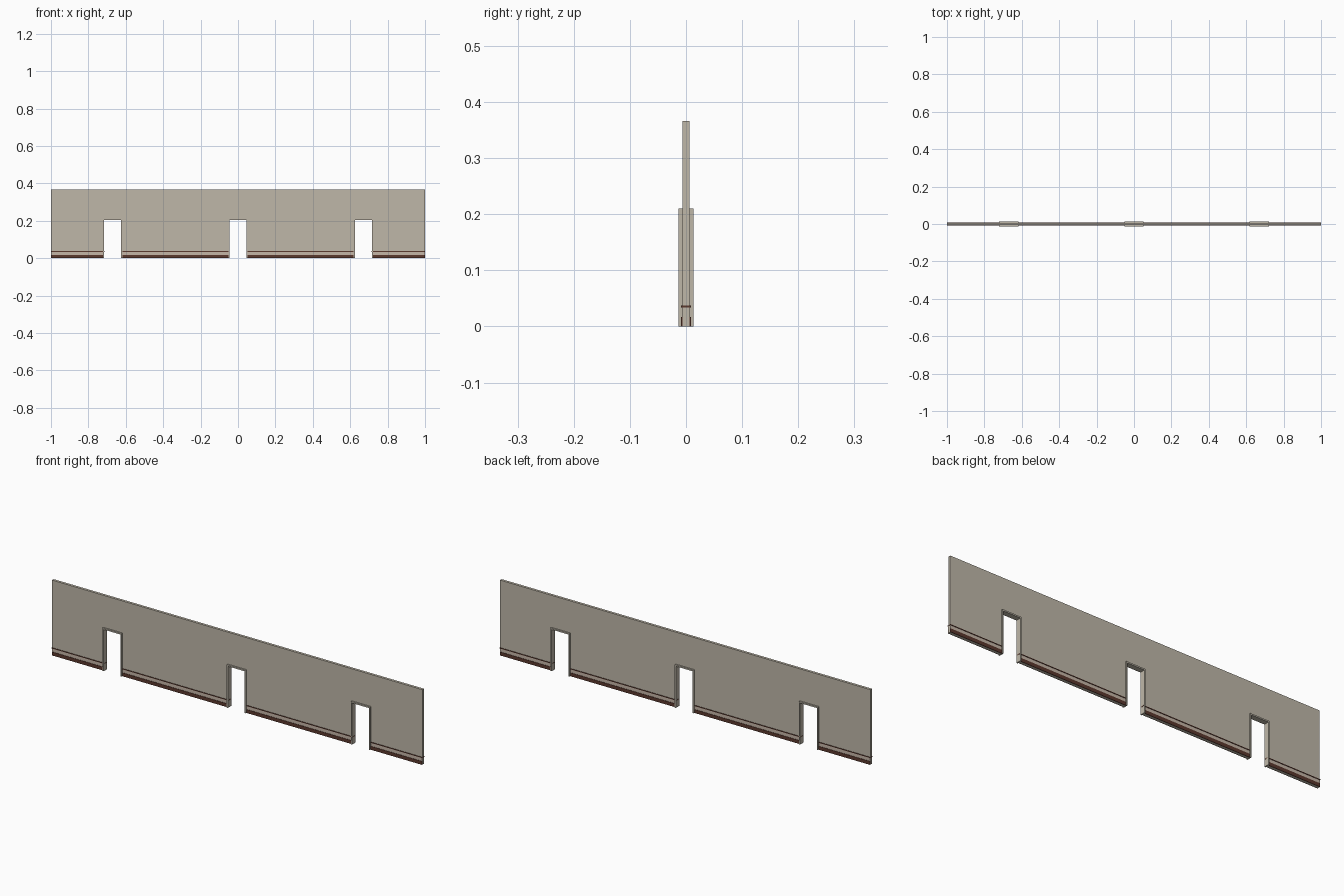
import bpy, bmesh

if "Cube" in bpy.data.objects:
    bpy.data.objects.remove(bpy.data.objects["Cube"])

def material(name, rgb):
    m = bpy.data.materials.new(name)
    m.diffuse_color = (*rgb, 1)
    m.use_nodes = True
    m.node_tree.nodes["Principled BSDF"].inputs["Base Color"].default_value = m.diffuse_color
    return m

STONE = material("warm grey plaster", (0.52, 0.475, 0.395))
BAND = material("pale tan", (0.56, 0.465, 0.385))
BROWN = material("dark brown", (0.105, 0.040, 0.027))

DOORS = (-0.67, 0.0, 0.67)
TOP = 0.366
OPEN, OUTER = 0.0455, 0.0515      # half widths of the opening and its frame
OPEN_TOP, OUTER_TOP = 0.203, 0.21

def extrude_profile(name, points, half_depth, mat):
    """Closed x-z outline extruded symmetrically along y."""
    bm = bmesh.new()
    face = bm.faces.new([bm.verts.new((x, -half_depth, z)) for x, z in points])
    out = bmesh.ops.extrude_face_region(bm, geom=[face])
    verts = [v for v in out["geom"] if isinstance(v, bmesh.types.BMVert)]
    bmesh.ops.translate(bm, verts=verts, vec=(0, 2 * half_depth, 0))
    bmesh.ops.recalc_face_normals(bm, faces=bm.faces)
    me = bpy.data.meshes.new(name)
    bm.to_mesh(me)
    bm.free()
    me.materials.append(mat)
    ob = bpy.data.objects.new(name, me)
    bpy.context.collection.objects.link(ob)
    return ob

def box(name, x0, x1, y0, y1, z0, z1, mat):
    ob = extrude_profile(name, [(x0, z0), (x1, z0), (x1, z1), (x0, z1)],
                         (y1 - y0) / 2, mat)
    ob.location.y = (y0 + y1) / 2
    return ob

# Wall with three doorway notches
h, t = OPEN + 0.003, OPEN_TOP + 0.003
outline = [(-0.999, 0)]
for c in DOORS:
    outline += [(c - h, 0), (c - h, t), (c + h, t), (c + h, 0)]
outline += [(0.999, 0), (0.999, TOP), (-0.999, TOP)]
extrude_profile("wall", outline, 0.0063, STONE)

# Door frames, slightly proud of the wall
for c in DOORS:
    extrude_profile("door_frame", [
        (c - OUTER, 0), (c - OPEN, 0), (c - OPEN, OPEN_TOP), (c + OPEN, OPEN_TOP),
        (c + OPEN, 0), (c + OUTER, 0), (c + OUTER, OUTER_TOP), (c - OUTER, OUTER_TOP),
    ], 0.0133, STONE)

# Wall stretches between doorways: skirting, pale band and thin rail
edges = [-1.0] + [c + s for c in DOORS for s in (-OPEN - 0.003, OPEN + 0.003)] + [1.0]
for i in range(0, len(edges), 2):
    a, b = edges[i], edges[i + 1]
    # the rail passes through the wall and just shows on the jambs
    ra = a if i == 0 else a - 0.0035
    rb = b if i + 2 == len(edges) else b + 0.0035
    box("rail", ra, rb, -0.009, 0.009, 0.0335, 0.037, BROWN)
    a, b = max(a, -0.999), min(b, 0.999)
    for s in (-1, 1):
        y0, y1 = sorted((s * 0.006, s * 0.0088))
        box("skirting", a, b, y0, y1, 0, 0.017, BROWN)
        y0, y1 = sorted((s * 0.006, s * 0.0069))
        box("lower_band", a, b, y0, y1, 0.017, 0.0335, BAND)
